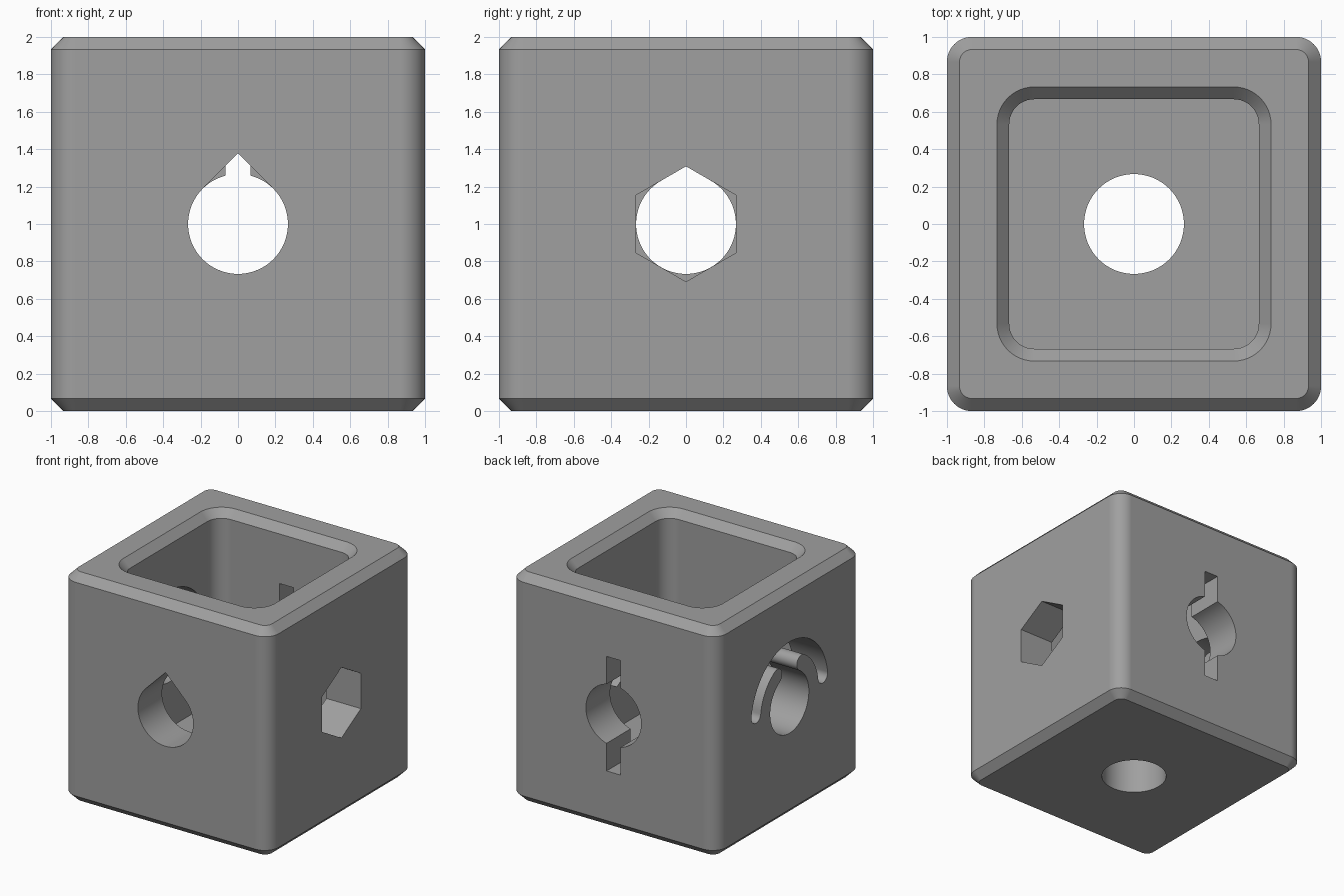
import bpy, bmesh, math

if "Cube" in bpy.data.objects:
    bpy.data.objects.remove(bpy.data.objects["Cube"])

HOLE, WALL, CHAMFER = 0.267, 0.333, 0.067


def arc(cx, cy, r, a0, a1, n):
    """Points along an arc, angles in degrees, ends included."""
    angles = [math.radians(a0 + (a1 - a0) * i / n) for i in range(n + 1)]
    return [(cx + r * math.cos(a), cy + r * math.sin(a)) for a in angles]


def polar(r, a):
    return r * math.cos(math.radians(a)), r * math.sin(math.radians(a))


def rounded_square(half, radius):
    c = half - radius
    pts = []
    for i, (sx, sy) in enumerate(((1, 1), (-1, 1), (-1, -1), (1, -1))):
        pts += arc(sx * c, sy * c, radius, 90 * i, 90 * i + 90, 12)
    return pts


def loft(name, rings):
    """Closed solid through rings of 3D points with equal counts."""
    bm = bmesh.new()
    loops = [[bm.verts.new(p) for p in ring] for ring in rings]
    n = len(loops[0])
    for a, b in zip(loops, loops[1:]):
        for i in range(n):
            j = (i + 1) % n
            bm.faces.new((a[i], a[j], b[j], b[i]))
    bm.faces.new(loops[0][::-1])
    bm.faces.new(loops[-1])
    bmesh.ops.recalc_face_normals(bm, faces=bm.faces[:])
    mesh = bpy.data.meshes.new(name)
    bm.to_mesh(mesh)
    bm.free()
    obj = bpy.data.objects.new(name, mesh)
    bpy.context.collection.objects.link(obj)
    return obj


def flat(pts, z):
    return [(x, y, z) for x, y in pts]


def wall_cutter(name, pts, axis, side):
    """Outline in (across, up) pushed through one side wall."""
    def place(d):
        d *= side
        return [(d, u, v + 1) if axis == "x" else (u, d, v + 1) for u, v in pts]
    return loft(name, [place(0.5), place(1.2)])


# Outer block with rounded uprights and chamfered top and bottom
body = loft("hollow_block", [
    flat(rounded_square(1 - CHAMFER, 0.067), 0),
    flat(rounded_square(1, 0.133), CHAMFER),
    flat(rounded_square(1, 0.133), 2 - CHAMFER),
    flat(rounded_square(1 - CHAMFER, 0.067), 2)])

# Open cavity with a flared rim
cavity = loft("cavity_cutter", [
    flat(rounded_square(0.667, 0.133), WALL),
    flat(rounded_square(0.667, 0.133), 2 - CHAMFER),
    flat(rounded_square(0.733, 0.2), 2),
    flat(rounded_square(0.733, 0.2), 2.1)])

# Round hole in the floor
circle = arc(0, 0, HOLE, 0, 360, 64)[:-1]
floor_hole = loft("floor_hole_cutter", [flat(circle, -0.2), flat(circle, 0.6)])

# Front: teardrop hole
teardrop = arc(0, 0, HOLE, 135, 405, 48) + [(0, HOLE * math.sqrt(2))]

# Right: hexagonal hole, point up
hexagon = [polar(HOLE / math.cos(math.pi / 6), 30 + 60 * i) for i in range(6)]

# Back: round hole crossed by an upright slot
w, h = 0.067, 0.5
t = math.degrees(math.asin(w / HOLE))
slotted = ([(w, h), (-w, h)] + arc(0, 0, HOLE, 90 + t, 270 - t, 28)
           + [(-w, -h), (w, -h)] + arc(0, 0, HOLE, t - 90, 90 - t, 28))

# Left: round hole opening through a neck into a curved slot
e, r_in, r_out, cap = 7.5, 0.4, 0.53, 0.0665
r_mid, end = (r_in + r_out) / 2, (r_out - r_in) / 2
hook = arc(0, 0, HOLE, 60, -240, 56)
hook += arc(*polar(HOLE + cap, 120), cap, -60, 120, 14)[1:]
hook += arc(0, 0, r_in, 120, 180 - e, 14)[1:]
hook += arc(*polar(r_mid, 180 - e), end, 360 - e, 180 - e, 14)[1:]
hook += arc(0, 0, r_out, 180 - e, e, 44)[1:]
hook += arc(*polar(r_mid, e), end, e, e - 180, 14)[1:]
hook += arc(0, 0, r_in, e, 60, 14)[1:]
hook += arc(*polar(HOLE + cap, 60), cap, 60, 240, 14)[1:-1]

cutters = [
    cavity, floor_hole,
    wall_cutter("teardrop_cutter", teardrop, "y", -1),
    wall_cutter("hexagon_cutter", hexagon, "x", 1),
    wall_cutter("slotted_hole_cutter", slotted, "y", 1),
    wall_cutter("curved_slot_cutter", hook, "x", -1)]

# Cut every opening out of the block
bpy.context.view_layer.objects.active = body
body.select_set(True)
for cutter in cutters:
    mod = body.modifiers.new(cutter.name, "BOOLEAN")
    mod.operation = "DIFFERENCE"
    mod.solver = "EXACT"
    mod.object = cutter
    bpy.ops.object.modifier_apply(modifier=mod.name)
    bpy.data.objects.remove(cutter)

# Plain grey finish, smooth curves with crisp edges
grey = bpy.data.materials.new("grey")
grey.diffuse_color = (0.35, 0.35, 0.35, 1)
grey.use_nodes = True
grey.node_tree.nodes["Principled BSDF"].inputs["Base Color"].default_value = grey.diffuse_color
body.data.materials.clear()
body.data.materials.append(grey)
bpy.ops.object.shade_smooth_by_angle(angle=math.radians(30))
weighted = body.modifiers.new("flat_sides", "WEIGHTED_NORMAL")
weighted.keep_sharp = True
